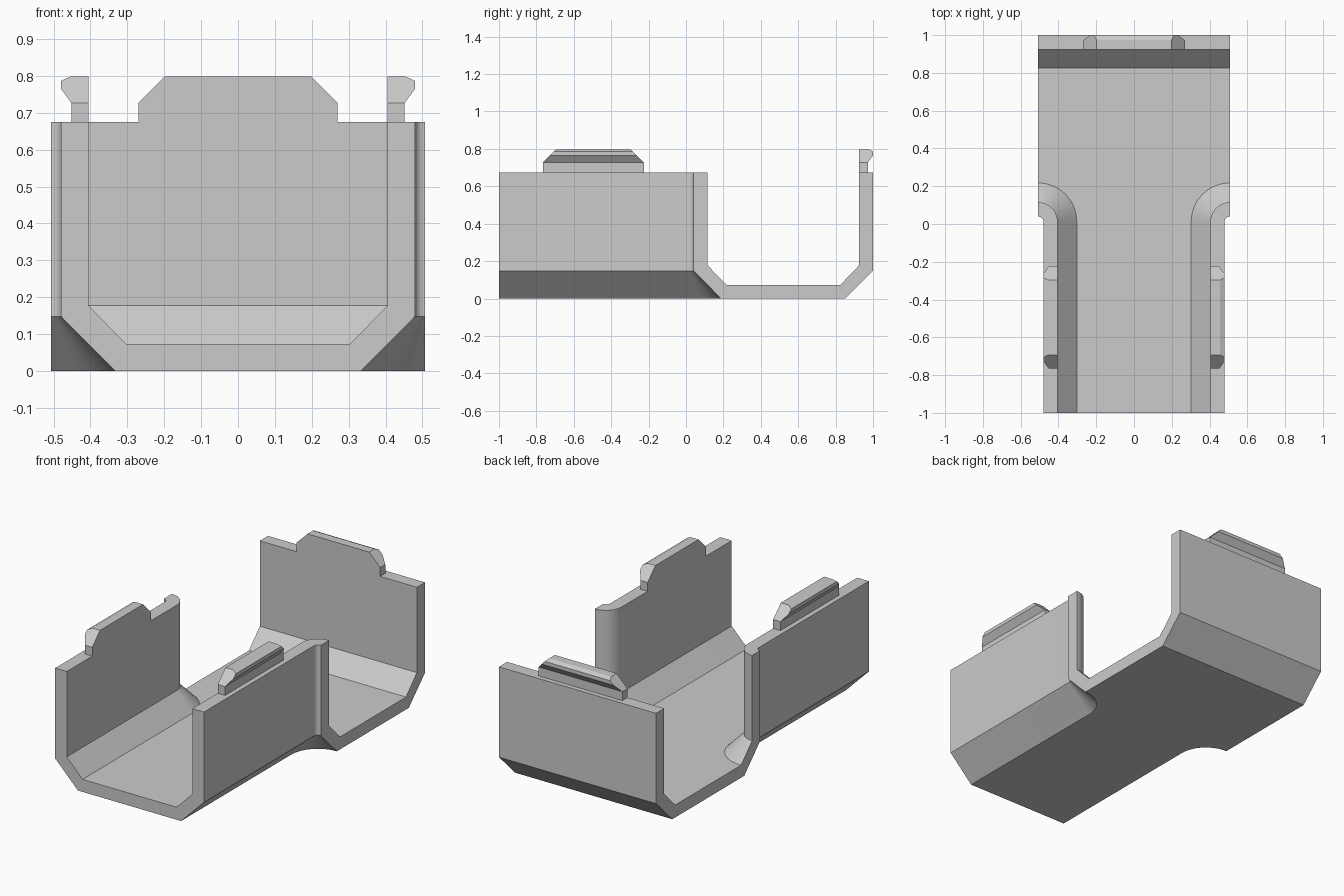
import bpy, bmesh, math

if "Cube" in bpy.data.objects:
    bpy.data.objects.remove(bpy.data.objects["Cube"])

grey = bpy.data.materials.new("light grey")
grey.diffuse_color = (0.6, 0.6, 0.6, 1)
grey.use_nodes = True
grey.node_tree.nodes["Principled BSDF"].inputs["Base Color"].default_value = grey.diffuse_color

HALF_W = 0.507      # half width of the rear part
CORNER_Y = 0.013    # centre of the flared wall corners
STEPS = 14

# wall section: (distance from the outer side, height), underside to inside
SECTION = [(0.174, 0), (0.027, 0.148), (0.027, 0.675),
           (0.102, 0.675), (0.102, 0.177), (0.204, 0.073)]
BACK = [(0.85, 0), (1.0, 0.148), (1.0, 0.675),
        (0.925, 0.675), (0.925, 0.177), (0.825, 0.073)]


def finish(bm, name):
    bmesh.ops.recalc_face_normals(bm, faces=bm.faces)
    me = bpy.data.meshes.new(name)
    bm.to_mesh(me)
    bm.free()
    me.materials.append(grey)
    ob = bpy.data.objects.new(name, me)
    bpy.context.collection.objects.link(ob)
    bpy.context.view_layer.objects.active = ob
    ob.select_set(True)
    bpy.ops.object.shade_smooth_by_angle(angle=math.radians(25))
    ob.select_set(False)


def bridge(bm, a, b):
    for i in range(len(a) - 1):
        bm.faces.new((a[i], a[i + 1], b[i + 1], b[i]))


# folded tray: floor, side walls flaring outwards, back wall
bm = bmesh.new()
sides, backs = {}, {}
for s in (-1, 1):
    cols = [[bm.verts.new((s * (HALF_W - r), -1, z)) for r, z in SECTION]]
    for k in range(STEPS + 1):
        a = math.pi / 2 * k / STEPS
        cols.append([bm.verts.new((s * (HALF_W - r * math.cos(a)),
                                   CORNER_Y + r * math.sin(a), z)) for r, z in SECTION])
    for c, d in zip(cols, cols[1:]):
        bridge(bm, c, d)
    sides[s] = cols
    backs[s] = [bm.verts.new((s * HALF_W, y, z)) for y, z in BACK]
    bm.faces.new(cols[-1] + backs[s][::-1])            # side end cap
bridge(bm, backs[-1], backs[1])
bm.faces.new(sides[-1][0] + sides[1][0][::-1])         # front end cap
for i in (0, 5):                                       # floor underside and top
    bm.faces.new([c[i] for c in sides[-1]] + [backs[-1][i], backs[1][i]]
                 + [c[i] for c in sides[1][::-1]])
finish(bm, "tray")

# snap tabs: hooked section (outward offset, height) with sloping ends
HOOK = [(0, 0.675), (0.047, 0.675), (0.047, 0.727), (0.075, 0.765),
        (0.075, 0.786), (0.05, 0.798), (0, 0.798), (0, 0.727)]


def tab(name, place):
    bm = bmesh.new()
    ends = []
    for s in (-1, 1):
        ends.append([bm.verts.new(place(o, s * (0.27 - max(0, z - 0.727)), z))
                     for o, z in HOOK])
        e = ends[-1]
        bm.faces.new((e[0], e[1], e[2], e[7]))
        bm.faces.new(e[2:])
    for i in range(1, 8):
        j = (i + 1) % 8
        bm.faces.new((ends[0][i], ends[0][j], ends[1][j], ends[1][i]))
    finish(bm, name)


tab("right_tab", lambda o, t, z: (0.405 + o, -0.495 + t, z))
tab("left_tab", lambda o, t, z: (-0.405 - o, -0.495 + t, z))
tab("back_tab", lambda o, t, z: (t, 0.925 + o, z))
